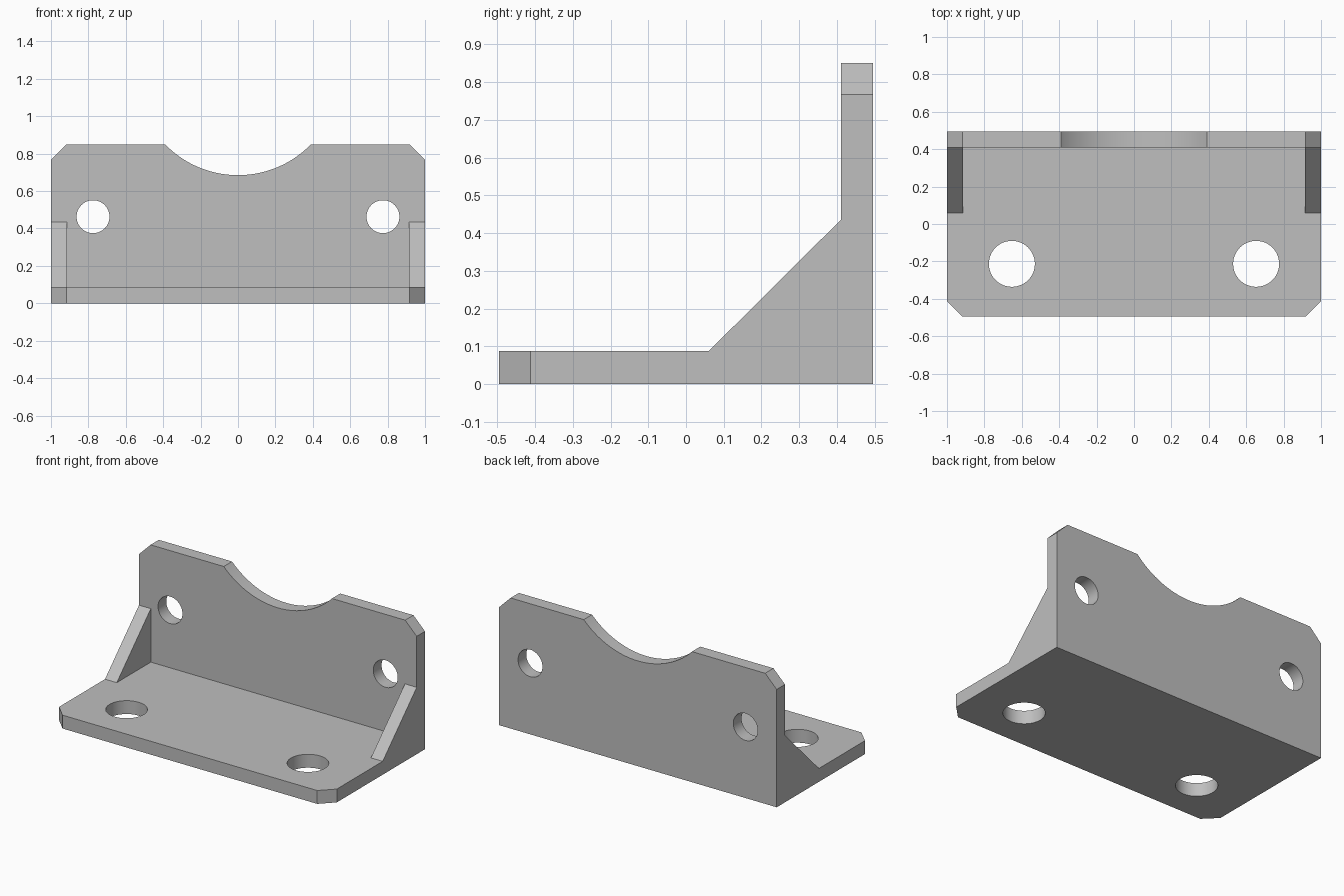
import bpy, bmesh, math
from mathutils import Vector

if "Cube" in bpy.data.objects:
    bpy.data.objects.remove(bpy.data.objects["Cube"], do_unlink=True)

HALF_DEPTH = 0.495
HEIGHT = 0.85
THICK = 0.087       # base plate
WALL_FRONT = 0.41
RIB_INNER = 0.915
CHAMFER = 0.083

steel = bpy.data.materials.new("plain grey")
steel.use_nodes = True
grey = (0.52, 0.52, 0.52, 1)
steel.diffuse_color = grey
steel.node_tree.nodes["Principled BSDF"].inputs["Base Color"].default_value = grey


def add_object(name, bm):
    bmesh.ops.recalc_face_normals(bm, faces=bm.faces)
    mesh = bpy.data.meshes.new(name)
    bm.to_mesh(mesh)
    bm.free()
    mesh.materials.append(steel)
    obj = bpy.data.objects.new(name, mesh)
    bpy.context.collection.objects.link(obj)
    return obj


def extrude_profile(points, offset):
    """Closed outline pushed along a vector into a solid."""
    bm = bmesh.new()
    face = bm.faces.new([bm.verts.new(p) for p in points])
    result = bmesh.ops.extrude_face_region(bm, geom=[face], use_keep_orig=True)
    moved = [g for g in result["geom"] if isinstance(g, bmesh.types.BMVert)]
    bmesh.ops.translate(bm, verts=moved, vec=Vector(offset))
    return bm


def cylinder_cutter(name, center, radius, axis, sides, length=0.4):
    c = Vector(center)
    ring = []
    for i in range(sides):
        a = math.tau * i / sides
        u, v = radius * math.cos(a), radius * math.sin(a)
        ring.append(c + (Vector((u, v, -length / 2)) if axis == "z"
                         else Vector((u, -length / 2, v))))
    return add_object(name, extrude_profile(
        ring, (0, 0, length) if axis == "z" else (0, length, 0)))


# Side outline: base plate, sloping ribs and upright wall
outline = [(-HALF_DEPTH, 0), (HALF_DEPTH, 0), (HALF_DEPTH, HEIGHT),
           (WALL_FRONT, HEIGHT), (WALL_FRONT, 0.435), (0.06, THICK),
           (-HALF_DEPTH, THICK)]
bm = extrude_profile([(-1, y, z) for y, z in outline], (2, 0, 0))

# Chamfers on the front plate corners and the top wall corners
corners = []
for e in bm.edges:
    a, b = (v.co for v in e.verts)
    if abs(a.x - b.x) > 0.01:
        continue
    front = max(a.y, b.y) < -HALF_DEPTH + 0.01
    top = min(a.z, b.z) > HEIGHT - 0.01
    if front or top:
        corners.append(e)
bmesh.ops.bevel(bm, geom=corners, offset=CHAMFER, offset_type="OFFSET",
                segments=1, affect="EDGES", clamp_overlap=False)
bracket = add_object("corner_bracket", bm)

# Pocket that leaves a rib at each end
pocket = extrude_profile([(-RIB_INNER, y, z) for y, z in
                          [(-0.8, THICK), (WALL_FRONT, THICK),
                           (WALL_FRONT, 1.2), (-0.8, 1.2)]],
                         (2 * RIB_INNER, 0, 0))
cutters = [add_object("pocket_cutter", pocket)]

# Bolt holes and the round dip in the wall
for side, label in ((1, "left"), (-1, "right")):
    cutters.append(cylinder_cutter(label + "_wall_hole_cutter",
                                   (side * 0.775, 0.45, 0.463), 0.088, "y", 48))
    cutters.append(cylinder_cutter(label + "_base_hole_cutter",
                                   (side * 0.653, -0.213, 0.04), 0.123, "z", 48))
cutters.append(cylinder_cutter("wall_dip_cutter", (0, 0.45, 1.228), 0.543, "y", 128))

bpy.ops.object.select_all(action="DESELECT")
bpy.context.view_layer.objects.active = bracket
bracket.select_set(True)
for cutter in cutters:
    cutter.hide_render = True
    mod = bracket.modifiers.new(cutter.name, "BOOLEAN")
    mod.operation = "DIFFERENCE"
    mod.solver = "EXACT"
    mod.object = cutter
    bpy.ops.object.modifier_apply(modifier=mod.name)
    bpy.data.objects.remove(cutter, do_unlink=True)

bpy.ops.object.shade_smooth_by_angle(angle=math.radians(30))
